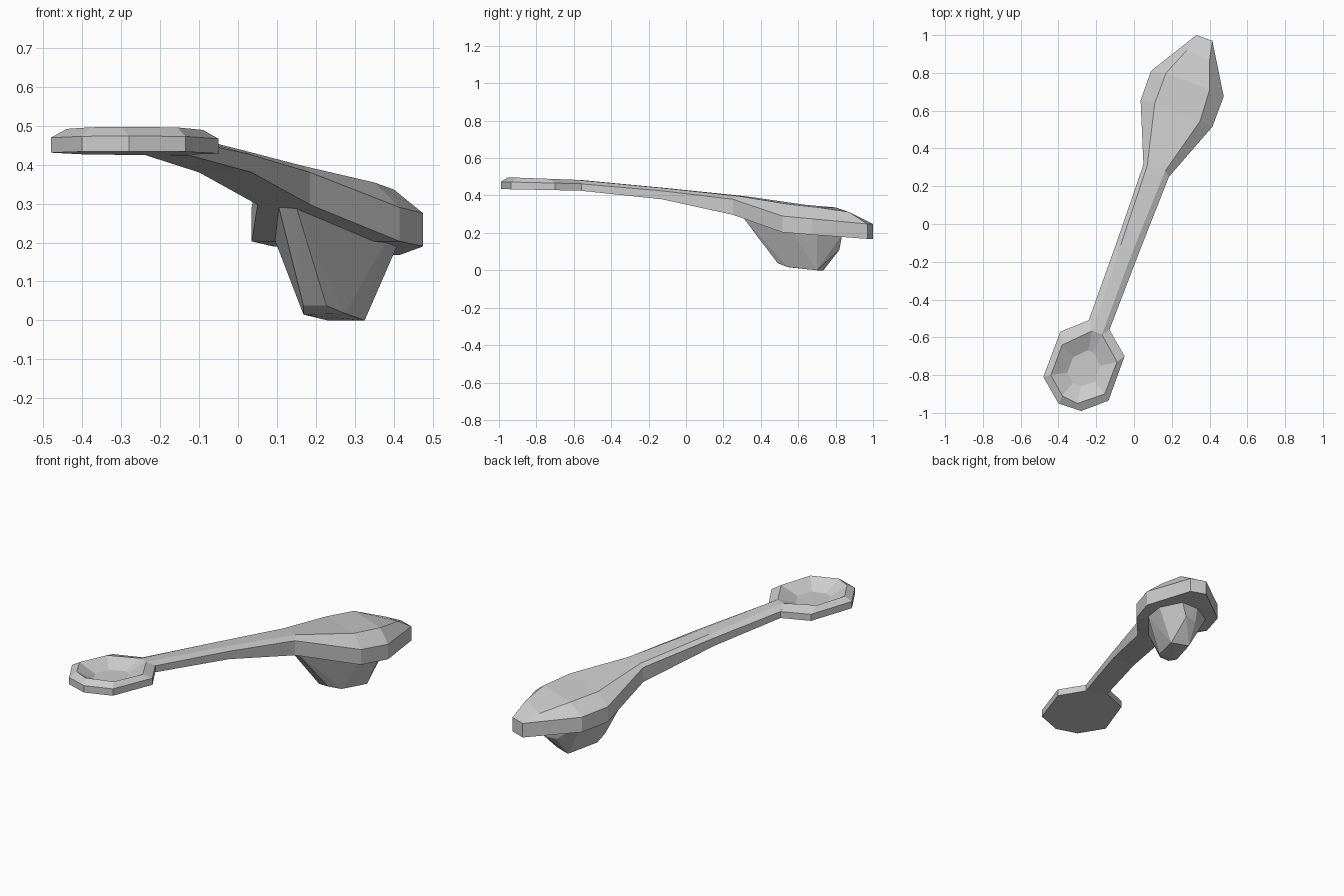
import bpy, bmesh
from mathutils import Vector

if "Cube" in bpy.data.objects:
    bpy.data.objects.remove(bpy.data.objects["Cube"])


def finish(name, bm):
    bmesh.ops.recalc_face_normals(bm, faces=bm.faces)
    mesh = bpy.data.meshes.new(name)
    bm.to_mesh(mesh)
    bm.free()
    obj = bpy.data.objects.new(name, mesh)
    bpy.context.collection.objects.link(obj)
    return obj


def loft(bm, rings, skip=()):
    """Bridge successive closed rings of points with quads."""
    loops = [[bm.verts.new(p) for p in ring] for ring in rings]
    n = len(loops[0])
    for k, (a, b) in enumerate(zip(loops, loops[1:])):
        for i in range(n):
            if (k, i) not in skip:
                j = (i + 1) % n
                bm.faces.new((a[i], a[j], b[j], b[i]))
    return loops


# Bowl: eight-sided outline, bevelled rim, sloping inside and flat floor
outer = [(-.13, -.56), (-.24, -.51), (-.39, -.57), (-.48, -.81),
         (-.40, -.95), (-.28, -.99), (-.135, -.935), (-.05, -.70)]
inner = [(-.17, -.585), (-.22, -.565), (-.38, -.64), (-.44, -.80),
         (-.38, -.91), (-.30, -.95), (-.155, -.90), (-.09, -.73)]
centre = Vector((-.265, -.77))


def rim_z(y):
    return .483 + (-.57 - y) * .037


floor = [centre + (Vector(p) - centre) * .5 for p in inner]
bm = bmesh.new()
rings = [
    [(x, y, .425 + (-.53 - y) * .02) for x, y in outer],
    [(x, y, .462 + (-.53 - y) * .025) for x, y in outer],
    [(x, y, rim_z(y)) for x, y in inner],
    [(p.x, p.y, .443) for p in floor],
]
# the wall segment where the handle joins stays open
loops = loft(bm, rings, skip={(0, 0), (1, 0)})
bm.faces.new(loops[0])
bm.faces.new(loops[-1])
finish("bowl", bm)

# Handle widening into the paddle
# station: outer left, outer right, bottom z, side z, ridge left, ridge right
stations = [
    ((-.24, -.51), (-.13, -.56), .425, .462, (-.22, -.565, .483), (-.17, -.585, .483)),
    ((-.10, -.12), (.035, -.13), .380, .425, (-.07, -.11, .440), (.00, -.125, .440)),
    ((.05, .315), (.185, .25), .297, .380, (.07, .31, .397), (.165, .28, .397)),
    ((.035, .655), (.415, .515), .203, .290, (.11, .64, .350), (.35, .545, .354)),
    ((.09, .81), (.475, .675), .190, .275, (.17, .80, .336), (.40, .71, .336)),
    ((.33, 1.0), (.415, .97), .168, .248, (.28, .92, .288), (.40, .87, .312)),
]
bm = bmesh.new()
rings = [[(*l, zb), (*l, zs), rl, rr, (*r, zs), (*r, zb)]
         for l, r, zb, zs, rl, rr in stations]
loops = loft(bm, rings)
lb, ls, rl, rr, rs, rb = loops[-1]
bm.faces.new((lb, ls, rs, rb))
bm.faces.new((ls, rl, rr, rs))
finish("handle_and_paddle", bm)

# Faceted foot tapering down below the paddle
foot = [
    (.105, .31, .290), (.15, .30, .290), (.38, .57, .205), (.41, .70, .195),
    (.36, .835, .190), (.25, .83, .190), (.13, .76, .195), (.095, .62, .205),
    (.32, .82, .11), (.25, .815, .11),
    (.168, .49, .038), (.227, .49, .038), (.275, .54, .018),
    (.325, .70, 0), (.23, .735, 0), (.168, .56, .015),
]
bm = bmesh.new()
for p in foot:
    bm.verts.new(p)
bmesh.ops.convex_hull(bm, input=bm.verts)
finish("foot", bm)
